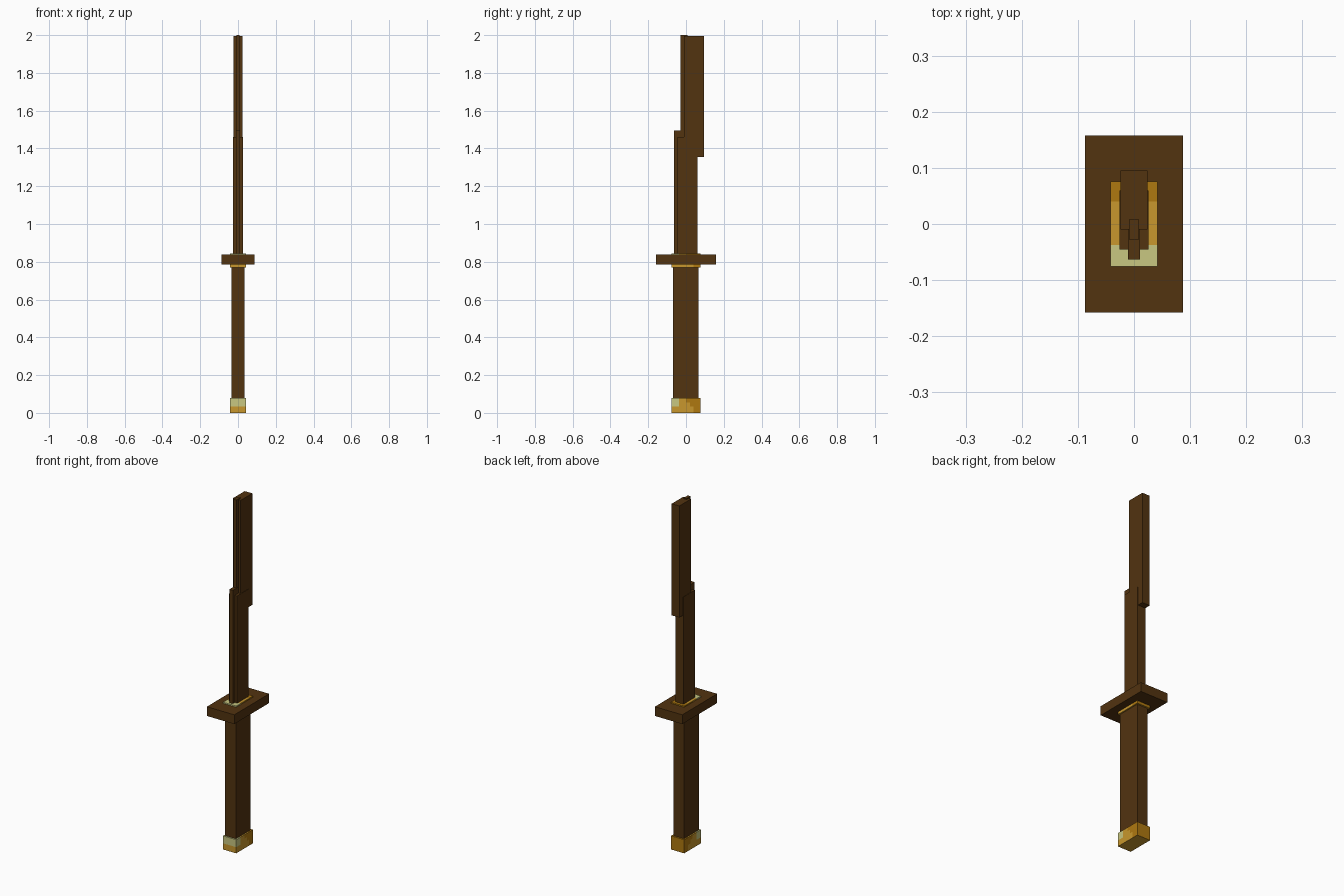
import bpy, bmesh
from mathutils import Vector

if "Cube" in bpy.data.objects:
    bpy.data.objects.remove(bpy.data.objects["Cube"])


def material(name, colour):
    m = bpy.data.materials.new(name)
    m.diffuse_color = (*colour, 1)
    m.use_nodes = True
    m.node_tree.nodes["Principled BSDF"].inputs["Base Color"].default_value = m.diffuse_color
    return m


WOOD = material("dark_wood", (0.084, 0.033, 0.005))
PALE = material("pale_gold", (0.58, 0.57, 0.22))
GOLD = material("gold", (0.58, 0.31, 0.026))
DEEP = material("deep_gold", (0.43, 0.19, 0.005))


def box(name, lo, hi, mats=(WOOD,), cuts_y=(), cuts_z=(), rule=None):
    """Box between two corners, optionally sliced and coloured by a rule."""
    lo, hi = Vector(lo), Vector(hi)
    bm = bmesh.new()
    bmesh.ops.create_cube(bm, size=1)
    for v in bm.verts:
        v.co = Vector([(lo[i] + hi[i]) / 2 + v.co[i] * (hi[i] - lo[i]) for i in range(3)])
    for axis, cuts in ((1, cuts_y), (2, cuts_z)):
        for c in cuts:
            co, no = Vector((0, 0, 0)), Vector((0, 0, 0))
            co[axis], no[axis] = c, 1
            bmesh.ops.bisect_plane(bm, geom=bm.verts[:] + bm.edges[:] + bm.faces[:],
                                   plane_co=co, plane_no=no)
    if rule:
        bm.normal_update()
        for f in bm.faces:
            c = f.calc_center_median()
            f.material_index = rule(c.y, (c.z - lo.z) / (hi.z - lo.z), f.normal)
    mesh = bpy.data.meshes.new(name)
    bm.to_mesh(mesh)
    bm.free()
    for m in mats:
        mesh.materials.append(m)
    ob = bpy.data.objects.new(name, mesh)
    bpy.context.collection.objects.link(ob)
    return ob


def gilded(y, t, n):
    """Pale sheen high at the front, deep gold towards the back."""
    if n.z < -0.5:
        return 1
    if y < -0.037 and t > 0.45:
        return 0
    return 2 if y > 0.04 - 0.05 * max(0, t - 0.3) / 0.7 * (n.z < 0.5) else 1


def fitting(name, z0, z1):
    box(name, (-0.042, -0.076, z0), (0.042, 0.076, z1), (PALE, GOLD, DEEP),
        (-0.037, 0.0, 0.02, 0.04), [z0 + (z1 - z0) * t for t in (0.25, 0.45, 0.72)], gilded)


# Gold pommel and collar
fitting("pommel", 0, 0.078)
fitting("collar", 0.77, 0.845)

# Grip and guard
box("grip", (-0.034, -0.068, 0.07), (0.034, 0.067, 0.775))
box("guard", (-0.087, -0.158, 0.785), (0.087, 0.158, 0.838))

# Two offset blade sections
box("lower_blade", (-0.026, -0.045, 0.83), (0.026, 0.06, 1.46))
box("upper_blade", (-0.024, -0.01, 1.355), (0.024, 0.095, 1.995))

# Narrow cutting edges along the front
box("lower_edge", (-0.011, -0.063, 0.83), (0.011, -0.008, 1.495))
box("upper_edge", (-0.009, -0.028, 1.45), (0.009, 0.008, 2.0))
